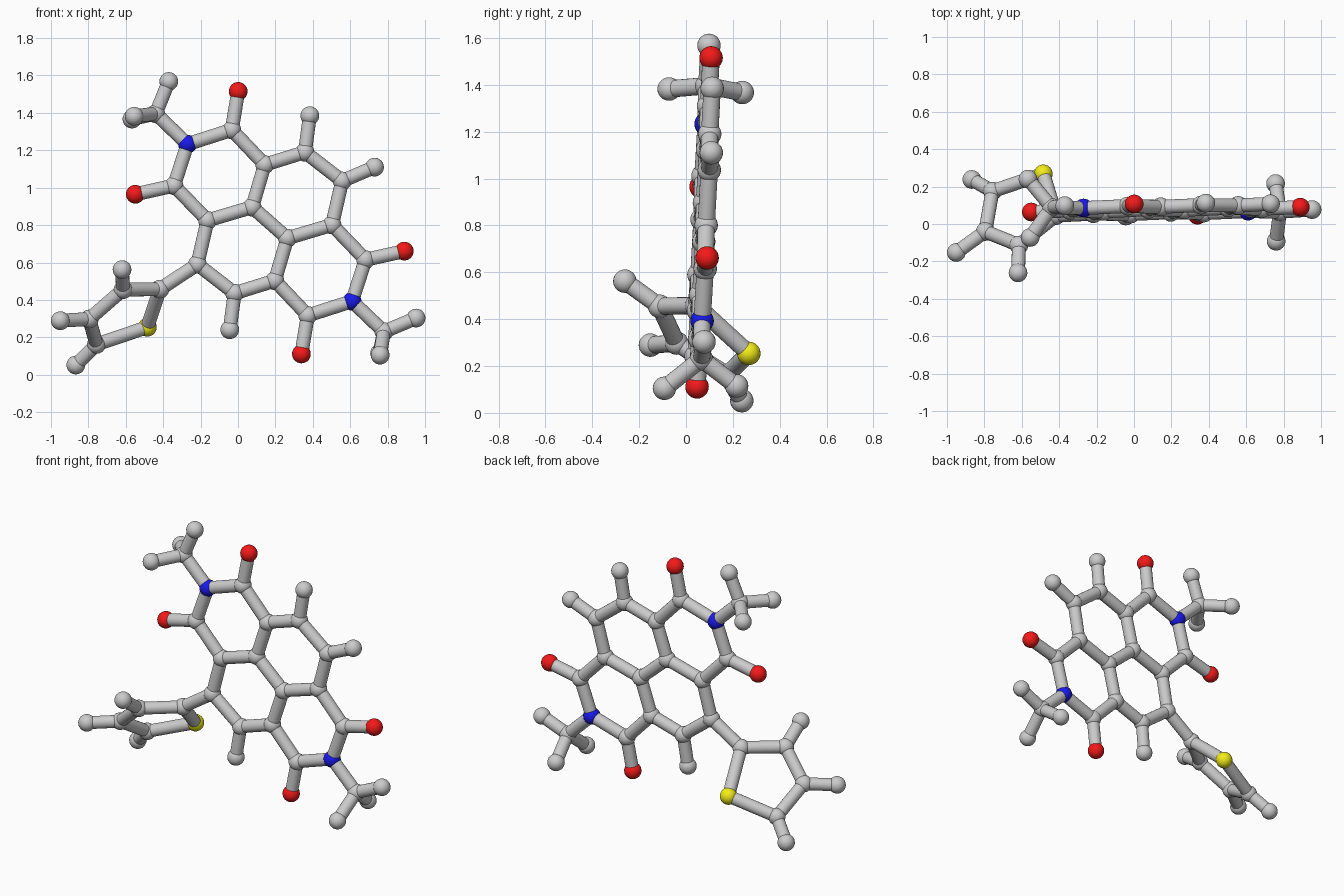
import bpy
from mathutils import Vector

if "Cube" in bpy.data.objects:
    bpy.data.objects.remove(bpy.data.objects["Cube"])

BALL, STICK = 0.05, 0.037


def material(name, rgb):
    m = bpy.data.materials.new(name)
    m.diffuse_color = (*rgb, 1)
    m.use_nodes = True
    m.node_tree.nodes["Principled BSDF"].inputs["Base Color"].default_value = m.diffuse_color
    return m


colours = {
    "oxygen": material("red", (0.9, 0.01, 0.01)),
    "nitrogen": material("blue", (0.01, 0.01, 0.85)),
    "sulfur": material("yellow", (0.9, 0.85, 0.01)),
}
atoms = {}


def finish(name, mat=None):
    ob = bpy.context.object
    ob.name = name
    bpy.ops.object.shade_smooth_by_angle()
    if mat:
        ob.data.materials.append(mat)


def atom(key, kind, pos):
    atoms[key] = Vector(pos)
    bpy.ops.mesh.primitive_uv_sphere_add(segments=24, ring_count=14, radius=BALL, location=pos)
    finish(kind + "_ball_" + key, colours.get(kind))


def bond(a, b):
    p, q = atoms[a], atoms[b]
    d = q - p
    bpy.ops.mesh.primitive_cylinder_add(vertices=20, radius=STICK, depth=d.length,
                                        location=(p + q) / 2,
                                        rotation=d.to_track_quat('Z', 'Y').to_euler())
    finish("bond_stick_" + a + "_" + b)


def on_plane(x, z):
    # the fused rings lie in a slightly tilted plane
    return (x, 0.032 + 0.0285 * x + 0.0496 * z, z)


# half of the fused ring core, as offsets from its centre
half = {
    "n": ("nitrogen", -0.44, 0.42),
    "methyl": ("carbon", -0.61, 0.583),
    "ca": ("carbon", -0.203, 0.496),
    "oa": ("oxygen", -0.169, 0.702),
    "cb": ("carbon", -0.512, 0.198),
    "ob": ("oxygen", -0.719, 0.152),
    "ra": ("carbon", -0.027, 0.31),
    "rb": ("carbon", -0.333, 0.012),
    "mid": ("carbon", -0.094, 0.083),
    "e": ("carbon", 0.188, 0.377),
    "f": ("carbon", 0.387, 0.223),
    "he": ("hydrogen", 0.214, 0.572),
}
half_bonds = ["n methyl", "n ca", "n cb", "ca oa", "cb ob", "ca ra", "cb rb",
              "ra mid", "rb mid", "ra e", "e f", "e he"]

# the core is the half plus the same half turned by 180 degrees
for tag, s in (("1", 1), ("2", -1)):
    for key, (kind, x, z) in half.items():
        atom(key + tag, kind, on_plane(0.17 + s * x, 0.813 + s * z))
    for pair in half_bonds:
        a, b = pair.split()
        bond(a + tag, b + tag)
bond("mid1", "mid2")
bond("f1", "rb2")
bond("f2", "rb1")

# single outer hydrogen
atom("hf", "hydrogen", on_plane(0.73, 1.11))
bond("f1", "hf")

# methyl hydrogens
methyl_h = {
    "methyl1": [(-0.37, 0.098, 1.568), (-0.555, -0.072, 1.382), (-0.567, 0.24, 1.367)],
    "methyl2": [(0.952, 0.077, 0.303), (0.76, -0.092, 0.105), (0.757, 0.216, 0.115)],
}
for carbon, places in methyl_h.items():
    for i, p in enumerate(places):
        key = "h_" + carbon + "_" + str(i)
        atom(key, "hydrogen", p)
        bond(carbon, key)

# five-sided side ring, twisted out of the core plane
ring = [
    ("t2", "carbon", (-0.417, 0.045, 0.458)),
    ("t3", "carbon", (-0.615, -0.113, 0.455)),
    ("t4", "carbon", (-0.795, -0.04, 0.298)),
    ("t5", "carbon", (-0.757, 0.175, 0.162)),
    ("s", "sulfur", (-0.485, 0.268, 0.254)),
]
for r in ring:
    atom(*r)
for i in range(5):
    bond(ring[i][0], ring[(i + 1) % 5][0])
bond("f2", "t2")
for c, p in (("t3", (-0.62, -0.261, 0.562)), ("t4", (-0.95, -0.152, 0.289)),
             ("t5", (-0.867, 0.238, 0.052))):
    atom("h" + c, "hydrogen", p)
    bond(c, "h" + c)
